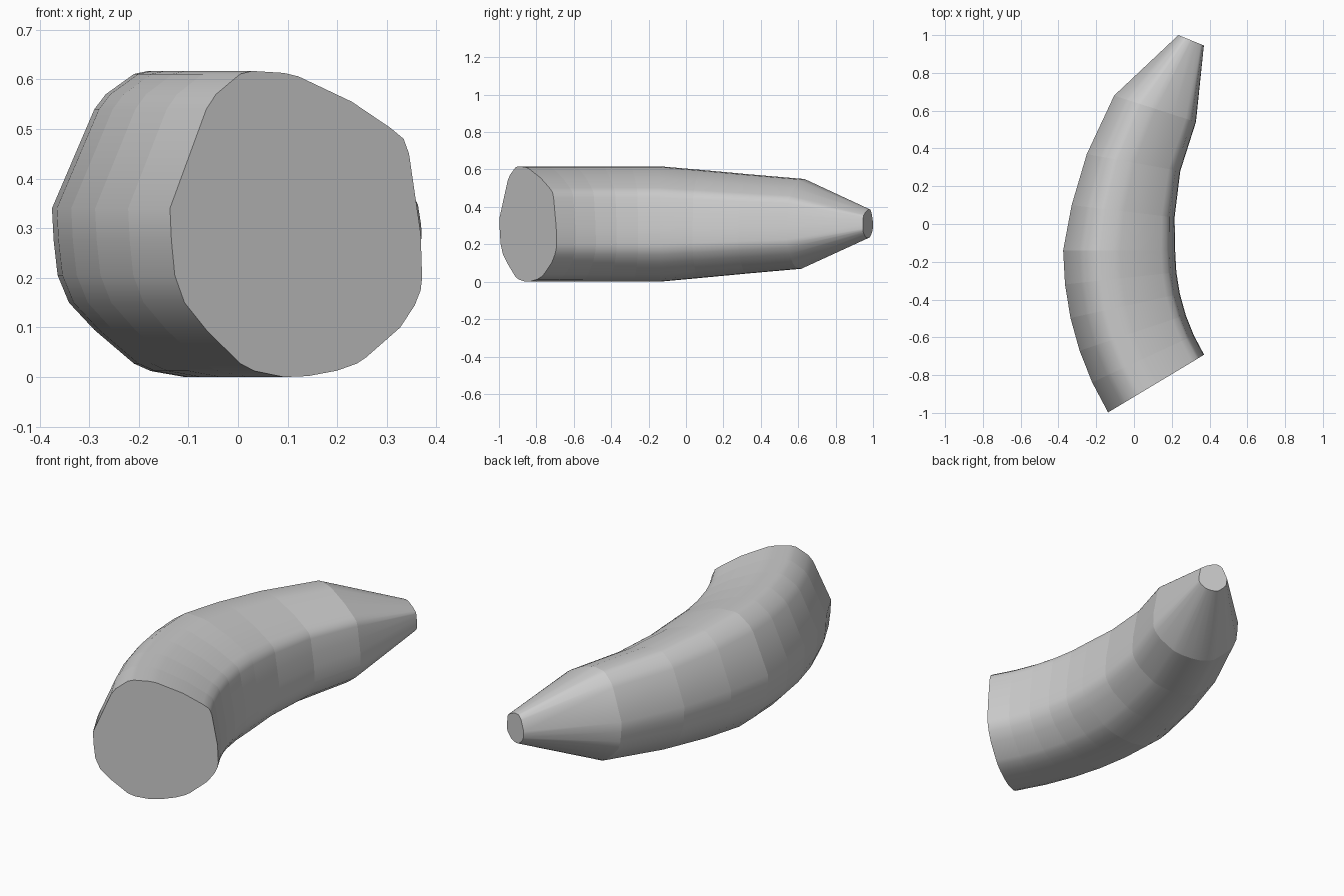
import bpy, bmesh
from math import sin, cos, radians
from mathutils import Vector

if "Cube" in bpy.data.objects:
    bpy.data.objects.remove(bpy.data.objects["Cube"])

# Cross-section as seen on the front cut (x, z)
PROFILE = [(-.145, .34), (-.142, .275), (-.135, .205), (-.115, .15), (-.07, .095),
           (0, .027), (.03, .012), (.09, 0), (.14, .002), (.2, .013), (.24, .027),
           (.26, .04), (.33, .10), (.36, .145), (.372, .175), (.375, .2), (.372, .29),
           (.36, .37), (.348, .45), (.337, .48), (.31, .502), (.23, .555), (.12, .606),
           (.09, .613), (.025, .617), (0, .611), (-.05, .57), (-.07, .54)]
MID_Z = .311
section = [((x + .145) / .52, (z - MID_Z) / .6) for x, z in PROFILE]

# Stations: (outer point, inner point); the thick end follows an arc
CX, CY, R_OUT, R_IN = 1.29, -.14, 1.665, 1.072
stations = []
for i in range(6):
    a = radians(31 * (1 - i / 5))
    d = Vector((-cos(a), -sin(a)))
    c = Vector((CX, CY))
    stations.append((c + d * R_OUT, c + d * R_IN))
# Tapering half and narrow tip
stations += [(Vector(o), Vector(i)) for o, i in [
    ((-.33, .10), (.215, .035)), ((-.25, .37), (.245, .28)),
    ((-.105, .68), (.328, .54)), ((.235, 1), (.37, .945))]]

bm = bmesh.new()
rings = []
for k, (o, i) in enumerate(stations):
    size = .6 if k < 6 else (i - o).length * 1.025
    rings.append([bm.verts.new((*(o.lerp(i, u)), MID_Z + v * size)) for u, v in section])
n = len(section)
for a, b in zip(rings, rings[1:]):
    for j in range(n):
        f = bm.faces.new((a[j], a[(j + 1) % n], b[(j + 1) % n], b[j]))
        f.smooth = True
bm.faces.new(rings[0])
bm.faces.new(rings[-1])
bmesh.ops.recalc_face_normals(bm, faces=bm.faces)
# Crease every ring so the bands read as facets
for r in rings:
    for j in range(n):
        bm.edges.get((r[j], r[(j + 1) % n])).smooth = False

mesh = bpy.data.meshes.new("curved_fruit_body")
bm.to_mesh(mesh)
bm.free()
body = bpy.data.objects.new("curved_fruit_body", mesh)
bpy.context.collection.objects.link(body)
